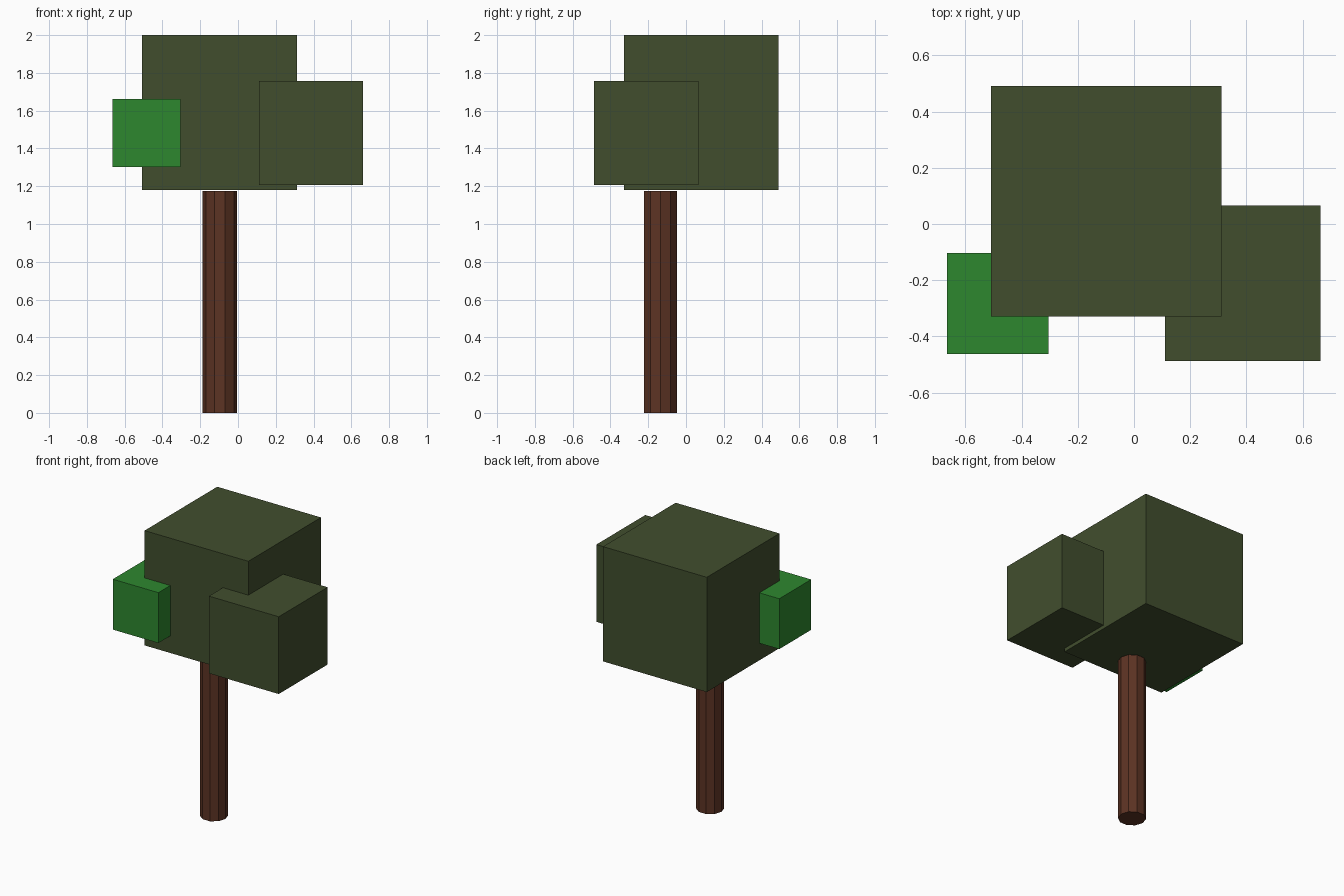
import bpy
import math

if "Cube" in bpy.data.objects:
    bpy.data.objects.remove(bpy.data.objects["Cube"])


def material(name, rgb):
    m = bpy.data.materials.new(name)
    m.diffuse_color = (*rgb, 1.0)
    m.use_nodes = True
    m.node_tree.nodes["Principled BSDF"].inputs["Base Color"].default_value = m.diffuse_color
    return m


olive = material("olive leaves", (0.053, 0.076, 0.027))
green = material("bright green leaves", (0.027, 0.245, 0.028))
brown = material("brown bark", (0.107, 0.033, 0.017))


def leaf_block(name, size, center, mat):
    bpy.ops.mesh.primitive_cube_add(size=size, location=center)
    ob = bpy.context.object
    ob.name = name
    ob.data.materials.append(mat)


# Trunk: ten-sided, corners pointing along x, ending just under the crown
height = 1.174
bpy.ops.mesh.primitive_cylinder_add(vertices=10, radius=0.091, depth=height,
                                    location=(-0.096, -0.135, height / 2),
                                    rotation=(0, 0, math.pi / 2))
trunk = bpy.context.object
trunk.name = "trunk"
trunk.data.materials.append(brown)

# Foliage: one large block with two smaller ones on the front corners
leaf_block("main_crown", 0.82, (-0.098, 0.081, 1.59), olive)
leaf_block("right_foliage", 0.552, (0.387, -0.211, 1.482), olive)
leaf_block("left_foliage", 0.36, (-0.485, -0.283, 1.482), green)
